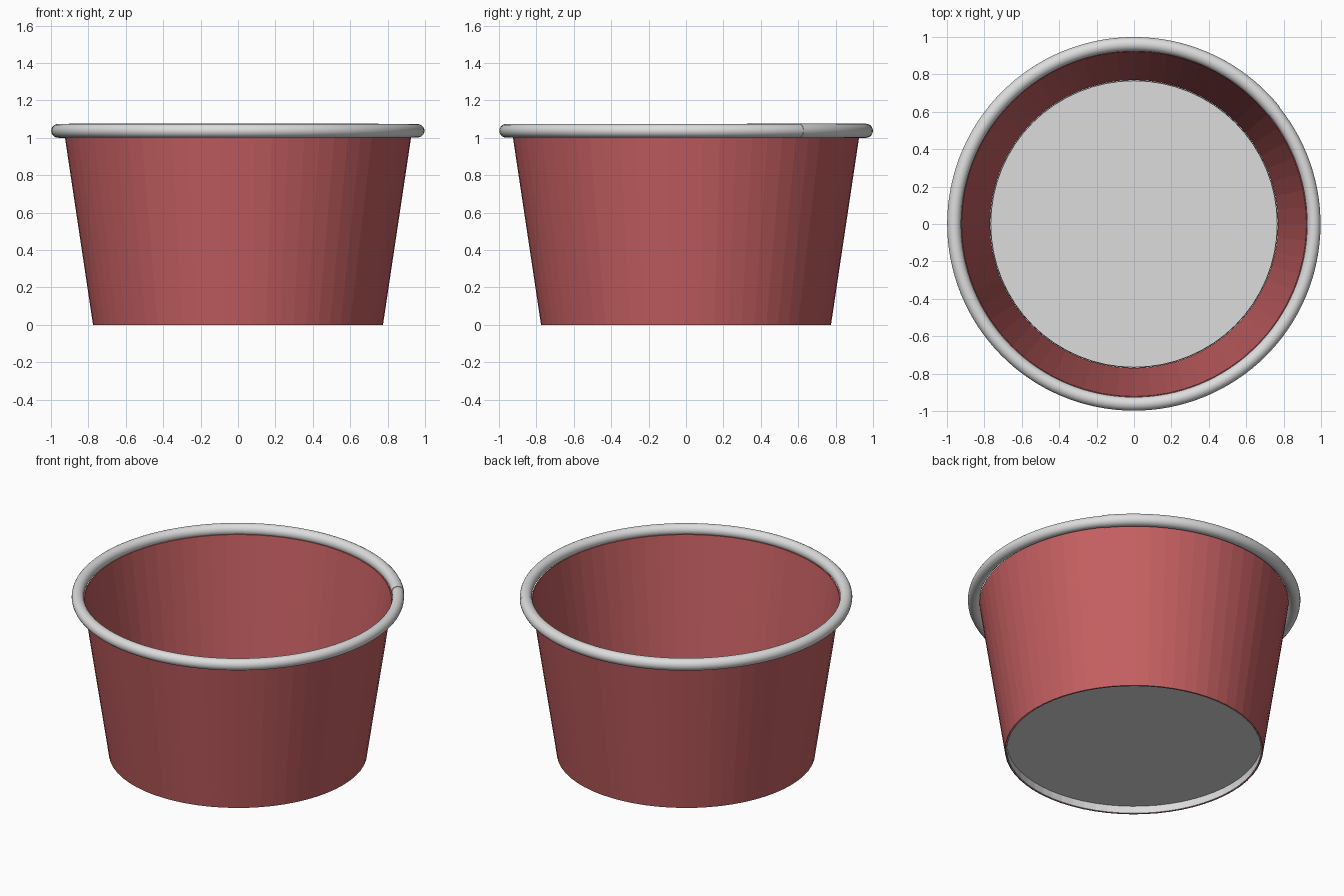
import bpy, bmesh, math

if "Cube" in bpy.data.objects:
    bpy.data.objects.remove(bpy.data.objects["Cube"])

def material(name, rgb):
    m = bpy.data.materials.new(name)
    m.diffuse_color = (*rgb, 1)
    m.use_nodes = True
    m.node_tree.nodes["Principled BSDF"].inputs["Base Color"].default_value = m.diffuse_color
    return m

red = material("red paper", (0.56, 0.115, 0.12))
white = material("white paper", (0.72, 0.72, 0.72))

def finish(name, bm, mat):
    bmesh.ops.recalc_face_normals(bm, faces=bm.faces)
    me = bpy.data.meshes.new(name)
    bm.to_mesh(me)
    bm.free()
    ob = bpy.data.objects.new(name, me)
    bpy.context.collection.objects.link(ob)
    me.materials.append(mat)
    return ob

def lathe(name, profile, mat, sides=64, closed=True):
    """Revolve an (r, z) profile round the z axis; r = 0 makes a pole."""
    bm = bmesh.new()
    rings = []
    for r, z in profile:
        if r == 0:
            rings.append([bm.verts.new((0, 0, z))] * sides)
        else:
            rings.append([bm.verts.new((r * math.cos(2 * math.pi * i / sides),
                                        r * math.sin(2 * math.pi * i / sides), z))
                          for i in range(sides)])
    pairs = list(zip(rings, rings[1:] + rings[:1])) if closed else list(zip(rings, rings[1:]))
    for a, b in pairs:
        for i in range(sides):
            j = (i + 1) % sides
            bm.faces.new(list(dict.fromkeys((a[i], a[j], b[j], b[i]))))
    return finish(name, bm, mat)

# Tapered paper wall
lathe("cup_wall", [(0.775, 0), (0.928, 1.02), (0.922, 1.02), (0.77, 0.0)], red)

# Recessed base disc with a folded skirt
lathe("cup_base", [(0, 0.062), (0.766, 0.062), (0.769, 0.001),
                   (0.763, 0.001), (0.765, 0.05), (0, 0.05)], white, closed=False)

# Rolled rim: tube that thins round the cup and ends in a visible seam
bm = bmesh.new()
N, M, START = 128, 20, math.radians(39)
rings = []
for i in range(N + 1):
    a = START + 2 * math.pi * i / N
    minor = 0.0385 - 0.003 * i / N
    ring = []
    for k in range(M):
        t = 2 * math.pi * k / M
        r = 0.9615 + minor * math.cos(t)
        ring.append(bm.verts.new((r * math.cos(a), r * math.sin(a), 1.038 + minor * math.sin(t))))
    rings.append(ring)
for p, q in zip(rings, rings[1:]):
    for k in range(M):
        n = (k + 1) % M
        bm.faces.new((p[k], p[n], q[n], q[k]))
bm.faces.new(rings[0])
bm.faces.new(rings[-1])
rim = finish("rolled_rim", bm, white)
bpy.context.view_layer.objects.active = rim
rim.select_set(True)
bpy.ops.object.shade_smooth_by_angle(angle=math.radians(40))
